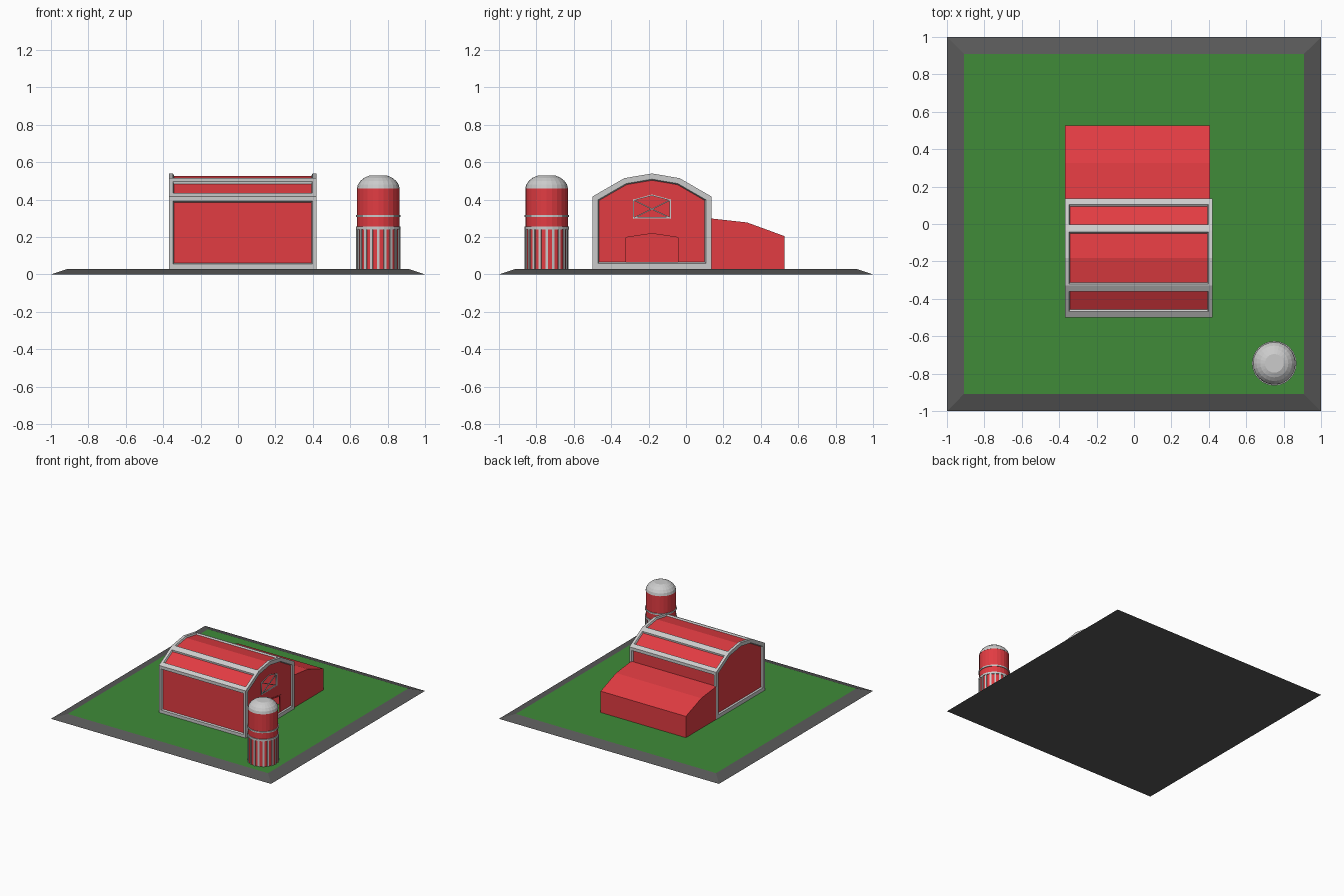
import bpy, bmesh
from math import pi, radians, hypot
from mathutils import Matrix, Vector

if "Cube" in bpy.data.objects:
    bpy.data.objects.remove(bpy.data.objects["Cube"])


def mat(name, r, g, b):
    m = bpy.data.materials.new(name)
    m.diffuse_color = (r, g, b, 1)
    m.use_nodes = True
    m.node_tree.nodes["Principled BSDF"].inputs["Base Color"].default_value = m.diffuse_color
    return m


RED = mat("red_paint", 0.76, 0.045, 0.055)
GREEN = mat("grass", 0.05, 0.26, 0.04)
DARK = mat("stone", 0.1, 0.1, 0.1)
TRIM = mat("trim", 0.6, 0.6, 0.6)


def finish(name, bm, *mats):
    me = bpy.data.meshes.new(name)
    bm.to_mesh(me)
    bm.free()
    for m in mats:
        me.materials.append(m)
    ob = bpy.data.objects.new(name, me)
    bpy.context.collection.objects.link(ob)
    return ob


def prism(profile, x0, x1):
    """Extrude a (y, z) profile along x."""
    bm = bmesh.new()
    face = bm.faces.new([bm.verts.new((x0, y, z)) for y, z in profile])
    ext = bmesh.ops.extrude_face_region(bm, geom=[face], use_keep_orig=True)["geom"]
    for v in ext:
        if isinstance(v, bmesh.types.BMVert):
            v.co.x = x1
    bmesh.ops.recalc_face_normals(bm, faces=bm.faces)
    return bm


def lathe(name, profile, material, loc, steps=24):
    """Spin an (r, z) profile around the vertical axis."""
    bm = bmesh.new()
    vs = [bm.verts.new((r, 0, z)) for r, z in profile]
    es = [bm.edges.new(p) for p in zip(vs, vs[1:])]
    bmesh.ops.spin(bm, geom=vs + es, axis=(0, 0, 1), cent=(0, 0, 0), angle=2 * pi, steps=steps)
    bmesh.ops.remove_doubles(bm, verts=bm.verts, dist=1e-4)
    bmesh.ops.recalc_face_normals(bm, faces=bm.faces)
    finish(name, bm, material).location = loc


def plate(name, loops, x, half, material):
    """Flat plate facing x; inner loops become holes."""
    cu = bpy.data.curves.new(name, "CURVE")
    cu.dimensions = "2D"
    cu.fill_mode = "BOTH"
    cu.extrude = half
    for loop in loops:
        sp = cu.splines.new("POLY")
        sp.points.add(len(loop) - 1)
        for p, (y, z) in zip(sp.points, loop):
            p.co = (y, z, 0, 1)
        sp.use_cyclic_u = True
    cu.materials.append(material)
    ob = bpy.data.objects.new(name, cu)
    ob.location.x = x
    ob.rotation_euler = (radians(90), 0, radians(90))
    bpy.context.collection.objects.link(ob)
    bpy.ops.object.select_all(action="DESELECT")
    ob.select_set(True)
    bpy.context.view_layer.objects.active = ob
    bpy.ops.object.convert(target="MESH")


def pentagon(hw, z0, z1, apex, yc=-0.182):
    return [(yc - hw, z0), (yc + hw, z0), (yc + hw, z1), (yc, apex), (yc - hw, z1)]


# Ground slab with sloped border
bm = bmesh.new()
bmesh.ops.create_cube(bm, size=2)
for v in bm.verts:
    top = v.co.z > 0
    v.co = Vector((v.co.x, v.co.y, 0)) * (0.91 if top else 1)
    v.co.z = 0.03 if top else 0
bm.normal_update()
for f in bm.faces:
    f.material_index = int(f.normal.z > 0.99)
finish("ground", bm, DARK, GREEN)

# Barn shell: trim body with recessed red panels
X0, X1 = -0.37, 0.42
bm = prism([(-0.50, 0.03), (0.136, 0.03), (0.136, 0.417), (-0.034, 0.515),
            (-0.182, 0.54), (-0.33, 0.515), (-0.50, 0.417)], X0, X1)
faces = list(bm.faces)
roof = [f for f in faces if f.normal.z > 0.95]
eaves = [f for f in faces if 0.5 < f.normal.z <= 0.95]
walls = [f for f in faces if abs(f.normal.y) > 0.9]
gables = [f for f in faces if abs(f.normal.x) > 0.9]
floor = [f for f in faces if f.normal.z < -0.9]
groups = [(roof, 0.01)] + [([f], 0.036) for f in eaves]
groups += [([f], 0.025) for f in walls] + [([f], 0.03) for f in gables]
for group, width in groups:
    bmesh.ops.inset_region(bm, faces=group, thickness=width, use_even_offset=True)
    if group[0] not in gables:
        for v in {v for f in group for v in f.verts}:
            v.co.x = X0 + 0.022 if v.co.x < 0 else X1 - 0.022
    bm.normal_update()
    bmesh.ops.inset_region(bm, faces=group, thickness=0.006, depth=-0.012, use_even_offset=True)
    for f in group:
        f.material_index = 1
front = max(gables, key=lambda f: f.calc_center_median().x)
outline = [(v.co.y, v.co.z) for v in front.verts]
px = front.verts[0].co.x
bmesh.ops.delete(bm, geom=floor + [front], context="FACES")
finish("barn", bm, TRIM, RED)

# Gable wall with open window and doorway
zb = min(z for y, z in outline) + 0.001
window = pentagon(0.102, 0.30, 0.40, 0.428)
window_in = pentagon(0.095, 0.307, 0.396, 0.421)
door = pentagon(0.15, zb, 0.206, 0.228)
door_in = pentagon(0.139, zb + 0.001, 0.198, 0.219)
plate("gable_wall", [outline, window, door], px, 0.002, RED)
plate("window_frame", [window, window_in], px, 0.005, TRIM)
plate("door_frame", [door, door_in], px, 0.005, RED)

# Crossed window bars
for i, (a, b) in enumerate([((-0.284, 0.30), (-0.08, 0.40)), ((-0.284, 0.40), (-0.08, 0.30))]):
    dy, dz = b[0] - a[0], b[1] - a[1]
    k = 0.003 / hypot(dy, dz)
    ny, nz = -dz * k, dy * k
    bar = [(a[0] + ny, a[1] + nz), (a[0] - ny, a[1] - nz),
           (b[0] - ny, b[1] - nz), (b[0] + ny, b[1] + nz)]
    plate(f"window_bar_{i + 1}", [bar], px, 0.003, TRIM)

# Lean-to shed at the back
bm = prism([(0.13, 0.03), (0.527, 0.03), (0.527, 0.205), (0.327, 0.278), (0.13, 0.30)], -0.368, 0.407)
finish("lean_to", bm, RED)

# Silo: shaft, dome and hoops
S = (0.75, -0.745, 0)
lathe("silo_shaft", [(0, 0.03), (0.113, 0.03), (0.113, 0.46), (0, 0.46)], RED, S)
lathe("silo_dome", [(0, 0.46), (0.114, 0.46), (0.109, 0.481), (0.095, 0.501),
                    (0.075, 0.517), (0.05, 0.528), (0, 0.528)], TRIM, S)
for i, (z0, z1) in enumerate([(0.241, 0.256), (0.307, 0.318)]):
    lathe(f"silo_hoop_{i + 1}", [(0.11, z0), (0.119, z0), (0.119, z1), (0.11, z1), (0.11, z0)], TRIM, S)

# Silo ribs
bm = bmesh.new()
for i in range(20):
    m = (Matrix.Rotation(2 * pi * i / 20, 4, "Z") @ Matrix.Translation((0.112, 0, 0.136))
         @ Matrix.Diagonal((0.012, 0.014, 0.212, 1)))
    bmesh.ops.create_cube(bm, size=1, matrix=m)
finish("silo_ribs", bm, TRIM).location = S
